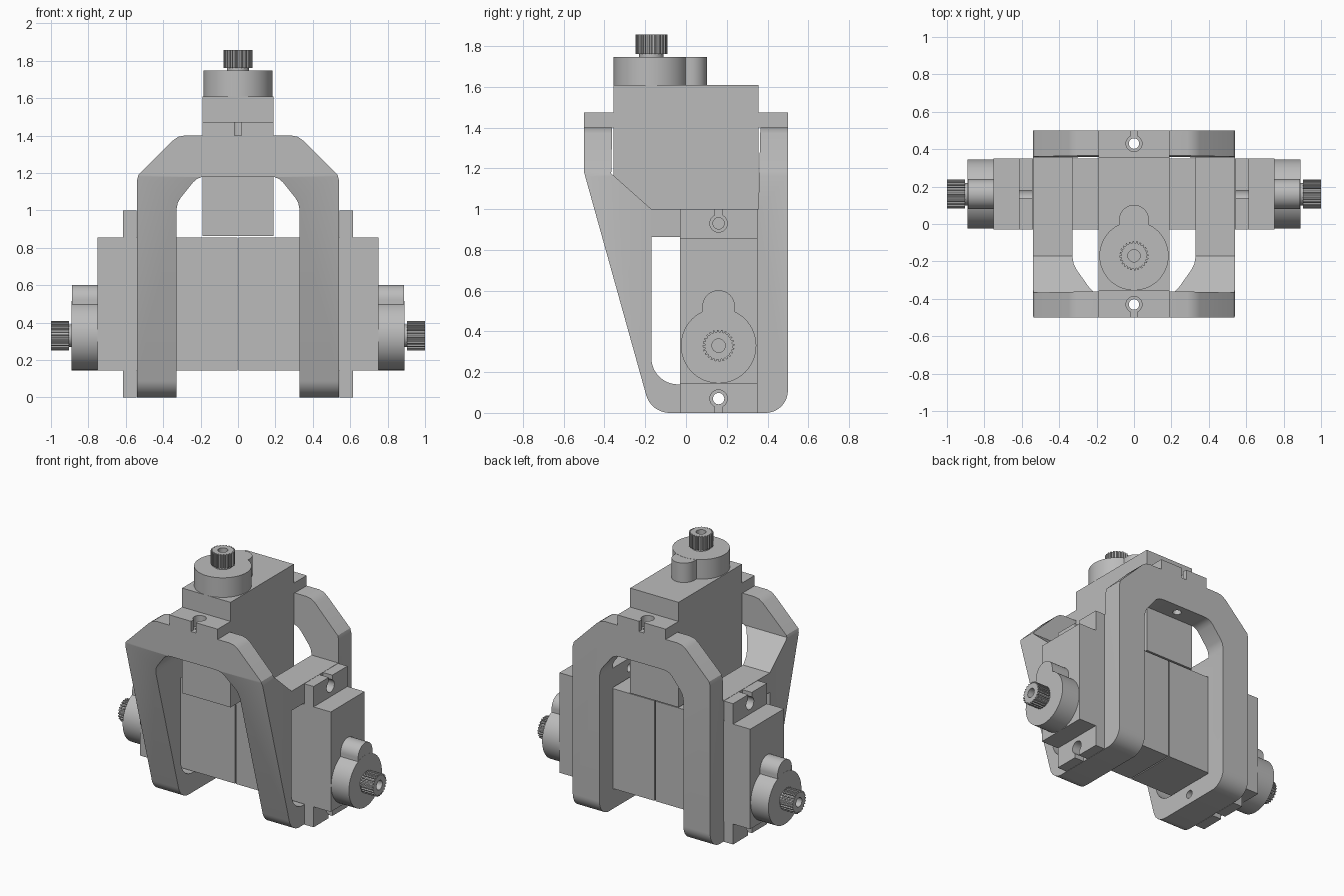
import bpy, bmesh
from math import sin, cos, pi, radians, degrees, acos
from mathutils import Matrix, Vector

old = bpy.data.objects.get("Cube")
if old:
    bpy.data.objects.remove(old, do_unlink=True)

grey = bpy.data.materials.new("plain grey")
grey.use_nodes = True
grey.diffuse_color = (0.5, 0.5, 0.5, 1)
grey.node_tree.nodes["Principled BSDF"].inputs["Base Color"].default_value = (0.5, 0.5, 0.5, 1)


def axes(x, y, z, origin=(0, 0, 0)):
    """Matrix that sends local x, y, z to the given directions."""
    rot = Matrix((x, y, z)).transposed().to_4x4()
    return Matrix.Translation(Vector(origin)) @ rot


def arc(cx, cy, r, start, end, n):
    return [(cx + r * cos(radians(start + (end - start) * i / n)),
             cy + r * sin(radians(start + (end - start) * i / n))) for i in range(n + 1)]


def circle(cx, cy, r, n=48):
    return arc(cx, cy, r, 0, 360, n)[:-1]


def rect(x0, x1, y0, y1):
    return [(x0, y0), (x1, y0), (x1, y1), (x0, y1)]


def prism(name, outline, low, high, matrix):
    """Extrude a flat outline from low to high along local z."""
    bm = bmesh.new()
    face = bm.faces.new([bm.verts.new((x, y, low)) for x, y in outline])
    top = bmesh.ops.extrude_face_region(bm, geom=[face])["geom"]
    bmesh.ops.translate(bm, vec=(0, 0, high - low),
                        verts=[v for v in top if isinstance(v, bmesh.types.BMVert)])
    bmesh.ops.transform(bm, matrix=matrix, verts=bm.verts)
    bmesh.ops.recalc_face_normals(bm, faces=bm.faces)
    mesh = bpy.data.meshes.new(name)
    bm.to_mesh(mesh)
    bm.free()
    mesh.materials.append(grey)
    obj = bpy.data.objects.new(name, mesh)
    bpy.context.collection.objects.link(obj)
    return obj


def select(obj):
    bpy.ops.object.select_all(action='DESELECT')
    obj.select_set(True)
    bpy.context.view_layer.objects.active = obj


def smooth(obj):
    select(obj)
    bpy.ops.object.shade_smooth_by_angle(angle=radians(25))


def cut(obj, cutter, operation='DIFFERENCE'):
    cutter.hide_render = True
    mod = obj.modifiers.new("cut", 'BOOLEAN')
    mod.operation, mod.solver, mod.object = operation, 'EXACT', cutter
    select(obj)
    bpy.ops.object.modifier_apply(modifier=mod.name)
    bpy.data.objects.remove(cutter, do_unlink=True)


def servo(label, matrix):
    """Motor with its shaft along local z and its ears along local y."""
    prism(label + "_body", rect(-.19, .19, -.355, .355), -.538, .208, matrix)

    # Mounting ears, each with a keyhole notch open to its outer edge
    slot = degrees(acos(.02 / .043))
    notch = arc(0, .43, .043, slot, -180 - slot, 24)
    ear = [(-.19, .355), (.19, .355), (.19, .5), (.02, .5)] + notch + [(-.02, .5), (-.19, .5)]
    for side, end in ((-1, "shaft_end"), (1, "far_end")):
        smooth(prism(label + "_ear_" + end, [(x, side * y) for x, y in ear], 0, .073, matrix))

    # Round gear housing with a smaller lobe
    smooth(prism(label + "_gear_housing", circle(0, -.17, .185, 64), .208, .347, matrix))
    lobe = [(-.08, -.1), (.08, -.1)] + arc(0, .022, .08, 0, 180, 24)
    smooth(prism(label + "_gear_lobe", lobe, .208, .346, matrix))

    # Toothed shaft with a screw hole in its end
    smooth(prism(label + "_shaft_collar", circle(0, -.17, .06), .34, .375, matrix))
    teeth = []
    for i in range(24):
        for step, r in ((0, .078), (.4, .078), (.5, .068), (.9, .068)):
            a = 2 * pi * (i + step) / 24
            teeth.append((r * cos(a), -.17 + r * sin(a)))
    shaft = prism(label + "_shaft", teeth, .362, .458, matrix)
    cut(shaft, prism("shaft_hole", circle(0, -.17, .033, 24), .39, .5, matrix))
    smooth(shaft)


X, Y, Z = (1, 0, 0), (0, 1, 0), (0, 0, 1)
servo("top_servo", axes(X, Y, Z, (0, 0, 1.4)))
servo("left_servo", axes(Y, Z, X, (.542, .16, .5)))
servo("right_servo", axes((0, -1, 0), Z, (-1, 0, 0), (-.542, .16, .5)))

# Bracket: side profile crossed with the arch seen from the front
side_axes = axes(Y, Z, X)
front_axes = axes(X, Z, (0, -1, 0))
side_profile = (arc(.39, .11, .11, -90, 0, 12)
                + [(.5, 1.4), (.365, 1.4), (.355, 1.0), (-.17, 1.0), (-.367, 1.175),
                   (-.362, 1.4), (-.5, 1.4), (-.5, 1.18)]
                + arc(-.08, .12, .12, 195, 270, 10))
bracket = prism("bracket", side_profile, -.7, .7, side_axes)

half_arch = [(.33, -.1), (.54, -.1), (.54, 1.16), (.532, 1.19), (.35, 1.372),
             (.32, 1.393), (.285, 1.4)]
inner = [(.17, 1.18), (.195, 1.178), (.22, 1.168), (.24, 1.15), (.308, 1.065),
         (.322, 1.04), (.33, 1.0)]
arch = (half_arch + [(-x, z) for x, z in reversed(half_arch)]
        + [(-x, z) for x, z in reversed(inner)] + inner)
cut(bracket, prism("arch_shape", arch, -.8, .8, front_axes), 'INTERSECT')

# Openings between the legs, and screw holes
window = [(.35, .14), (.35, .862), (-.17, .862)] + arc(-.04, .27, .13, 180, 270, 12)
cut(bracket, prism("window_shape", window, -.8, .8, side_axes))
for z in (.07, .93):
    cut(bracket, prism("screw_hole", circle(.16, z, .028, 24), -.8, .8, side_axes))
for y in (-.43, .43):
    cut(bracket, prism("screw_hole", circle(0, y, .028, 24), 1.1, 1.5, axes(X, Y, Z)))
smooth(bracket)
